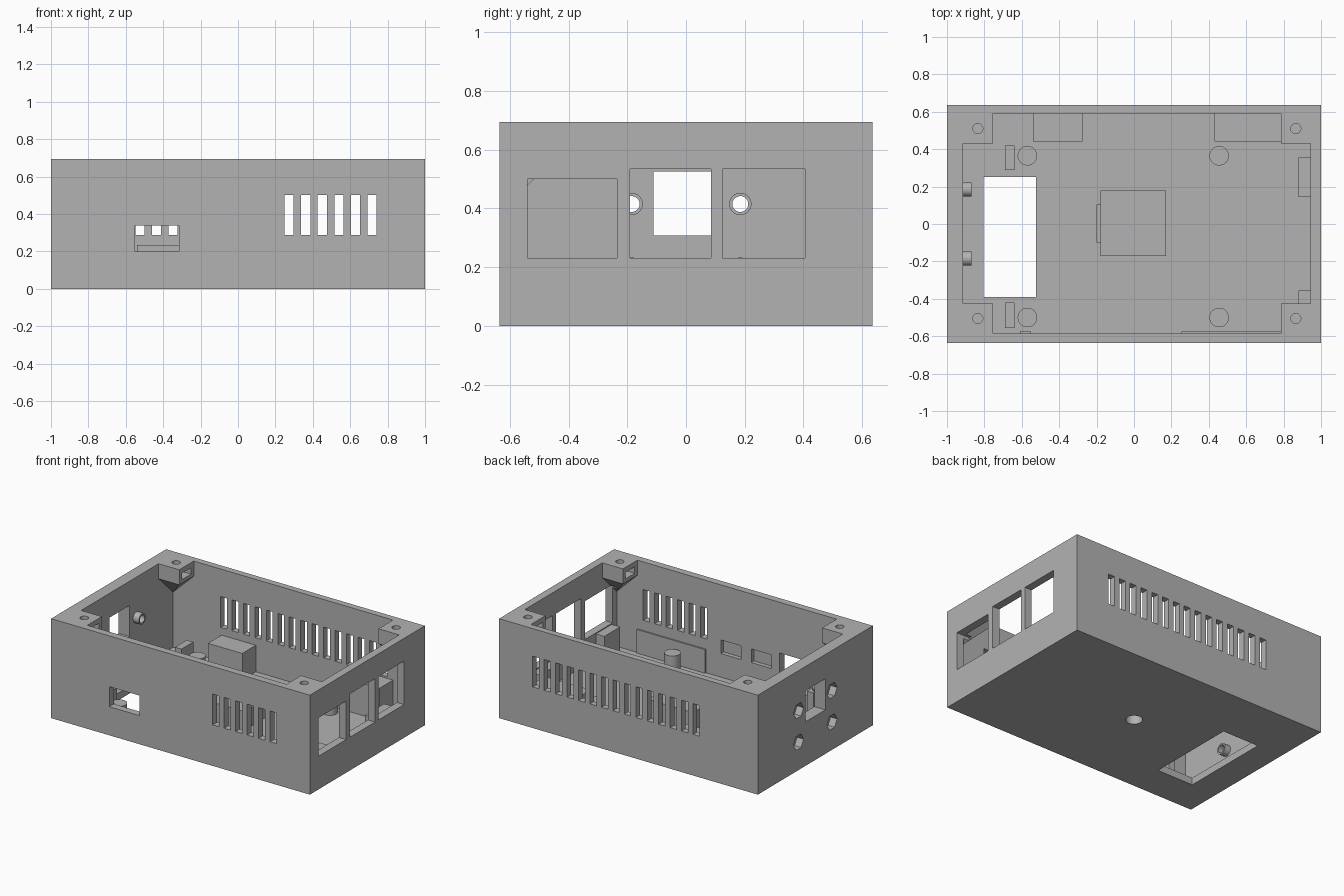
import bpy, bmesh, math
from mathutils import Matrix, Vector

if "Cube" in bpy.data.objects:
    bpy.data.objects.remove(bpy.data.objects["Cube"])

GREY = (0.45, 0.45, 0.45, 1)
mat = bpy.data.materials.new("Matte grey")
mat.use_nodes = True
mat.diffuse_color = GREY
mat.node_tree.nodes["Principled BSDF"].inputs["Base Color"].default_value = GREY

H = 0.695
FLOOR = 0.05
X0, X1, Y0, Y1 = -0.915, 0.945, -0.585, 0.59   # inside walls


def box(bm, x, y, z):
    size = [b - a for a, b in (x, y, z)]
    mid = [(a + b) / 2 for a, b in (x, y, z)]
    m = Matrix.Translation(mid) @ Matrix.Diagonal((*size, 1))
    bmesh.ops.create_cube(bm, size=1, matrix=m)


def rod(bm, centre, r, length, axis="Z", sides=40):
    turn = Matrix.Rotation(math.pi / 2, 4, "Y") if axis == "X" else Matrix()
    bmesh.ops.create_cone(bm, cap_ends=True, segments=sides, radius1=r, radius2=r,
                          depth=length, matrix=Matrix.Translation(centre) @ turn)


def hull(bm, points):
    verts = [bm.verts.new(Vector(p)) for p in points]
    bmesh.ops.convex_hull(bm, input=verts)


def finish(name, bm):
    bmesh.ops.recalc_face_normals(bm, faces=bm.faces)
    mesh = bpy.data.meshes.new(name)
    bm.to_mesh(mesh)
    bm.free()
    mesh.materials.append(mat)
    ob = bpy.data.objects.new(name, mesh)
    bpy.context.collection.objects.link(ob)
    return ob


def cut(ob, bm):
    """Subtract the solids in bm from ob, then discard the cutter."""
    tool = finish("cutter", bm)
    tool.hide_render = True
    mod = ob.modifiers.new("cut", "BOOLEAN")
    mod.operation, mod.solver, mod.object = "DIFFERENCE", "EXACT", tool
    mod.use_self = True
    dg = bpy.context.evaluated_depsgraph_get()
    mesh = bpy.data.meshes.new_from_object(ob.evaluated_get(dg))
    ob.modifiers.clear()
    ob.data = mesh
    bpy.data.objects.remove(tool)


corners = [(x, y) for x in (X0, X1) for y in (Y0, Y1)]
sign = lambda v: 1 if v > 0 else -1

# Hollow of the case, less the screw bosses and the tubes on the left wall
hollow = bmesh.new()
box(hollow, (X0, X1), (Y0, Y1), (FLOOR, 0.8))
hollow = finish("hollow", hollow)
hollow.hide_render = True

W, E, BOSS_Z, TAPER = 0.16, 0.03, 0.59, 0.155
for cx, cy in corners:
    sx, sy = sign(cx), sign(cy)
    xs, ys = (cx - sx * W, cx + sx * E), (cy - sy * W, cy + sy * E)
    bm = bmesh.new()
    hull(bm, [(x, y, z) for x in xs for y in ys for z in (BOSS_Z, 0.9)]
         + [(xs[1], ys[1], BOSS_Z - TAPER * (W + E) / W)])
    cut(hollow, bm)

screws = [(y, z) for y in (-0.185, 0.185) for z in (0.195, 0.415)]
bm = bmesh.new()
for y, z in screws:
    rod(bm, (-0.91, y, z), 0.038, 0.08, "X")
cut(hollow, bm)

# Case
case = bmesh.new()
box(case, (-1, 1), (-0.635, 0.635), (0, H))
case = finish("case", case)
bm = bmesh.new()
bm.from_mesh(hollow.data)
bpy.data.objects.remove(hollow)
cut(case, bm)

# Openings in the walls and floor
bm = bmesh.new()
STEP, SLOT = 0.0886, 0.0245
for i in range(15):
    x = -0.524 + i * STEP
    box(bm, (x - SLOT, x + SLOT), (0.55, 0.7), (0.287, 0.502))
    if i > 8:
        box(bm, (x - SLOT, x + SLOT), (-0.7, -0.55), (0.287, 0.502))
box(bm, (-0.55, -0.315), (-0.7, -0.55), (0.2, 0.34))           # front port
for x in (-0.25, -0.015):                                       # inner pockets
    box(bm, (x, x + 0.155), (-0.615, -0.55), (0.215, 0.31))
for y0, y1, top in ((-0.54, -0.235, 0.5), (-0.19, 0.085, 0.535), (0.125, 0.405, 0.535)):
    box(bm, (0.9, 1.1), (y0, y1), (0.232, top))                 # right windows
box(bm, (-1.1, -0.88), (-0.11, 0.11), (0.308, 0.525))           # left socket
box(bm, (-0.805, -0.525), (-0.39, 0.25), (-0.1, 0.1))           # floor opening
rod(bm, (0, 0, 0), 0.053, 0.2)                                  # mounting hole
cut(case, bm)

# Screw holes and nut pockets
bm = bmesh.new()
for y, z in screws:
    rod(bm, (-0.94, y, z), 0.027, 0.3, "X")
for cx, cy in corners:
    rod(bm, (cx - sign(cx) * 0.08, cy - sign(cy) * 0.08, 0.65), 0.027, 0.14)
cut(case, bm)
bm = bmesh.new()
for y, z in screws:
    rod(bm, (-1.0, y, z), 0.055, 0.1, "X", 6)
for cx, cy in corners:
    xs = sorted((cx - sign(cx) * 0.2, cx - sign(cx) * 0.035))
    ys = sorted((cy - sign(cy) * 0.03, cy - sign(cy) * 0.13))
    box(bm, xs, ys, (0.615, 0.66))
cut(case, bm)

# Board standoffs
for i, (x, y) in enumerate([(x, y) for x in (-0.57, 0.455) for y in (-0.5, 0.365)]):
    bm = bmesh.new()
    rod(bm, (x, y, 0.105), 0.052, 0.13)
    finish(f"standoff_{i + 1}", bm)

# Supports, ledges and thin pads standing on the floor
BASE = 0.04
supports = {
    "back_ledge_small": ((-0.54, -0.275), (0.44, 0.6), 0.235),
    "back_ledge_large": ((0.43, 0.785), (0.44, 0.6), 0.275),
    "right_rest_back": ((0.88, 0.955), (0.145, 0.355), 0.225),
    "right_rest_front": ((0.88, 0.955), (-0.53, -0.355), 0.225),
    "post_back": ((-0.69, -0.64), (0.29, 0.42), 0.225),
    "post_front": ((-0.69, -0.64), (-0.555, -0.42), 0.225),
    "front_pad_large": ((0.255, 0.785), (-0.595, -0.575), 0.215),
    "front_pad_small": ((-0.61, -0.55), (-0.595, -0.575), 0.2),
    "nut_slot_step": ((-0.2, -0.17), (-0.1, 0.105), 0.12),
}
for name, (x, y, top) in supports.items():
    bm = bmesh.new()
    box(bm, x, y, (BASE, top))
    finish(name, bm)

# Central mounting block with a blind hole from below
bm = bmesh.new()
box(bm, (-0.18, 0.17), (-0.17, 0.18), (BASE, 0.18))
block = finish("mounting_block", bm)
bm = bmesh.new()
rod(bm, (0, 0, 0.05), 0.053, 0.16)
cut(block, bm)

# Smooth round walls, keep edges sharp
bpy.ops.object.select_all(action="DESELECT")
for ob in bpy.context.collection.objects:
    if ob.type == "MESH" and mat.name in ob.data.materials:
        ob.select_set(True)
        bpy.context.view_layer.objects.active = ob
bpy.ops.object.shade_smooth_by_angle(angle=math.radians(30))
